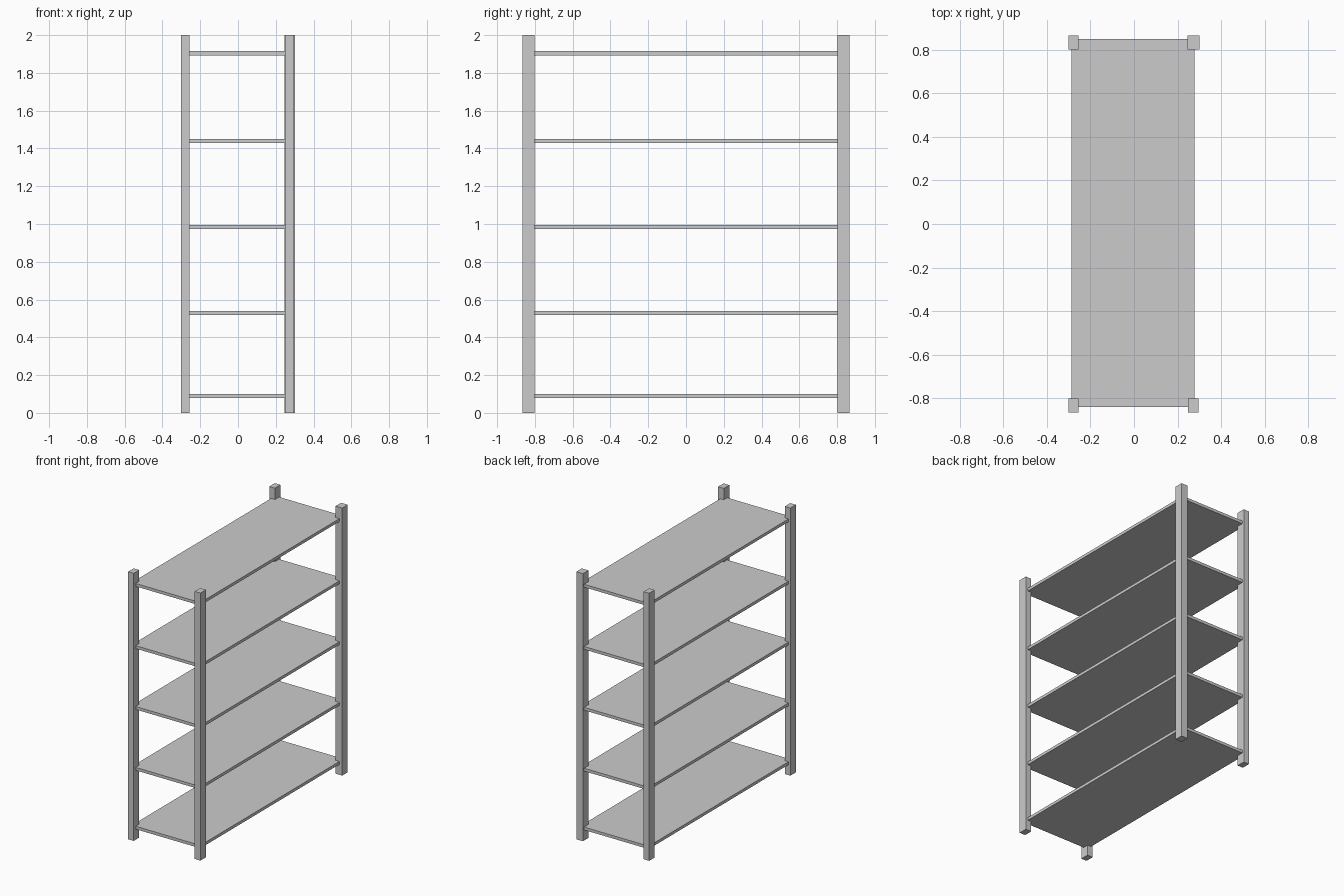
import bpy

if "Cube" in bpy.data.objects:
    bpy.data.objects.remove(bpy.data.objects["Cube"])


def box(name, x0, x1, y0, y1, z0, z1):
    bpy.ops.mesh.primitive_cube_add(
        size=1, location=((x0 + x1) / 2, (y0 + y1) / 2, (z0 + z1) / 2))
    ob = bpy.context.object
    ob.name = name
    ob.data.name = name
    ob.scale = (x1 - x0, y1 - y0, z1 - z0)
    bpy.ops.object.transform_apply(location=False, rotation=False, scale=True)
    return ob


# Four corner posts; the right-hand ones differ slightly in width
for side, end, x0, x1 in (("left", "front", -0.302, -0.256),
                          ("right", "front", 0.248, 0.296),
                          ("left", "back", -0.302, -0.256),
                          ("right", "back", 0.246, 0.301)):
    y0, y1 = (-0.866, -0.801) if end == "front" else (0.801, 0.866)
    box(f"{end}_{side}_post", x0, x1, y0, y1, 0, 2)

# Five shelves running into the posts
for i, top in enumerate((0.100, 0.540, 0.995, 1.450, 1.915), 1):
    box(f"shelf_{i}", -0.287, 0.278, -0.842, 0.851, top - 0.022, top)
